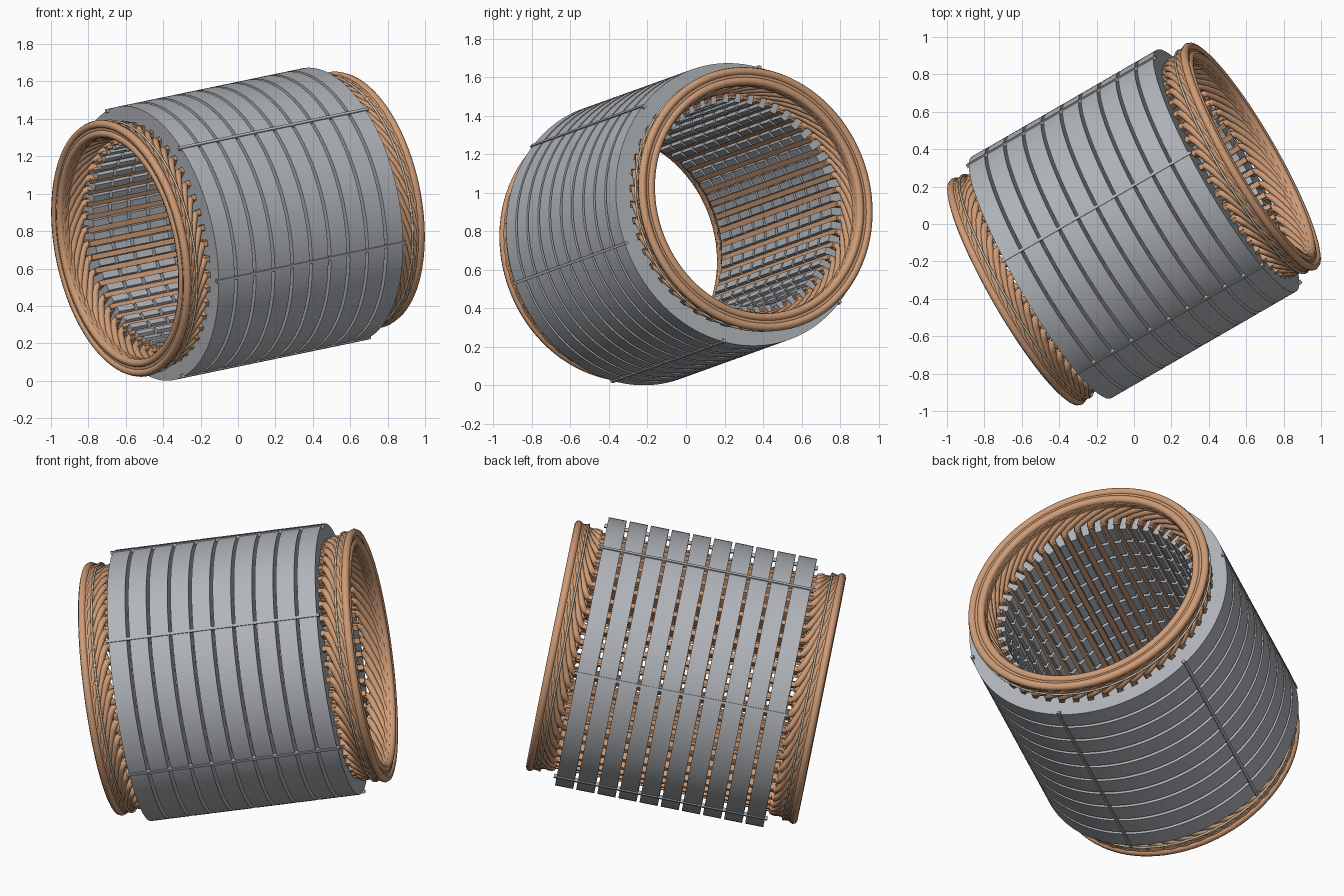
import bpy, bmesh
from math import sin, cos, pi, radians
from mathutils import Matrix, Vector

if "Cube" in bpy.data.objects:
    bpy.data.objects.remove(bpy.data.objects["Cube"], do_unlink=True)

SLOTS, PACKS = 48, 10
STEP = 2 * pi / SLOTS
R_OUT, R_SLOT, R_BORE = 0.746, 0.662, 0.54
SLOT_W = 0.034
PACK, GAP = 0.1, 0.0175
HALF = (PACKS * PACK + (PACKS - 1) * GAP) / 2

# Frame of the tilted machine: local z runs along the shaft axis
yaw, pitch = radians(30), radians(10.2)
axis = Vector((cos(yaw) * cos(pitch), sin(yaw) * cos(pitch), sin(pitch)))
side = Vector((-sin(yaw), cos(yaw), 0))
FRAME = Matrix.Translation((0, 0, 0.837)) @ Matrix((side, axis.cross(side), axis)).transposed().to_4x4()


def material(name, color):
    m = bpy.data.materials.new(name)
    m.use_nodes = True
    m.diffuse_color = (*color, 1)
    m.node_tree.nodes["Principled BSDF"].inputs["Base Color"].default_value = (*color, 1)
    return m


steel = material("steel grey", (0.44, 0.46, 0.49))
copper = material("copper", (0.62, 0.33, 0.18))
cord = material("lacing cord", (0.58, 0.54, 0.42))


def place(name, data, mat):
    ob = bpy.data.objects.new(name, data)
    bpy.context.collection.objects.link(ob)
    data.materials.append(mat)
    ob.matrix_world = FRAME
    return ob


def polar(r, t, z=0.0):
    return Vector((r * cos(t), r * sin(t), z))


def from_bmesh(name, bm, mat):
    bmesh.ops.recalc_face_normals(bm, faces=bm.faces)
    me = bpy.data.meshes.new(name)
    bm.to_mesh(me)
    bm.free()
    return place(name, me, mat)


def smooth(ob):
    bpy.ops.object.select_all(action="DESELECT")
    ob.select_set(True)
    bpy.context.view_layer.objects.active = ob
    bpy.ops.object.shade_smooth_by_angle(angle=radians(40))


def radial_box(bm, r0, r1, width, length, t):
    m = (Matrix.Rotation(t, 4, "Z") @ Matrix.Translation(((r0 + r1) / 2, 0, 0))
         @ Matrix.Diagonal((r1 - r0, width, length, 1)))
    bmesh.ops.create_cube(bm, size=1, matrix=m)


def tubes(name, paths, radius, mat, cyclic=False):
    cu = bpy.data.curves.new(name, "CURVE")
    cu.dimensions = "3D"
    cu.bevel_depth = radius
    cu.bevel_resolution = 2
    cu.use_fill_caps = True
    for path in paths:
        sp = cu.splines.new("POLY")
        sp.points.add(len(path) - 1)
        for p, co in zip(sp.points, path):
            p.co = (*co, 1)
        sp.use_cyclic_u = cyclic
        sp.use_smooth = True
    return place(name, cu, mat)


def circle(r, z, n=96):
    return [polar(r, 2 * pi * i / n, z) for i in range(n)]


# Laminated core: one slotted pack, repeated with air ducts between
bm = bmesh.new()


def cell(*pts):
    bm.faces.new([bm.verts.new(p) for p in pts])


for i in range(SLOTS):
    c = i * STEP

    def column(r):
        h = SLOT_W / 2 / r
        return [polar(r, c + a, -HALF) for a in (-h, h, STEP / 2, STEP - h)]

    bore, root, rim = column(R_BORE), column(R_SLOT), column(R_OUT)
    for k in range(3):
        cell(root[k], rim[k], rim[k + 1], root[k + 1])
        if k:
            cell(bore[k], root[k], root[k + 1], bore[k + 1])
    # yoke wedge closing the sector where slot edges differ by radius
    h0, h1 = SLOT_W / 2 / R_SLOT, SLOT_W / 2 / R_OUT
bmesh.ops.remove_doubles(bm, verts=bm.verts, dist=0.0002)
ext = bmesh.ops.extrude_face_region(bm, geom=bm.faces[:])
bmesh.ops.translate(bm, vec=(0, 0, PACK),
                    verts=[g for g in ext["geom"] if isinstance(g, bmesh.types.BMVert)])
core = from_bmesh("core_packs", bm, steel)
smooth(core)
arr = core.modifiers.new("packs", "ARRAY")
arr.count = PACKS
arr.use_relative_offset = False
arr.use_constant_offset = True
arr.constant_offset_displace = (0, 0, PACK + GAP)

# Tie bars along the outside of the core
bm = bmesh.new()
for k in range(6):
    radial_box(bm, 0.733, 0.752, 0.016, 2 * HALF + 0.03, radians(16 + 60 * k))
from_bmesh("tie_bars", bm, steel)

# Two layers of conductors in every slot
bm = bmesh.new()
for i in range(SLOTS):
    for r0, r1 in ((0.556, 0.602), (0.61, 0.656)):
        radial_box(bm, r0, r1, 0.028, 2 * HALF + 0.05, i * STEP)
from_bmesh("slot_conductors", bm, copper)

# End windings: both layers bend opposite ways into a lattice and meet a rim
# each layer: start, knuckle, middle and end radius, direction of twist
layers = {"outer": (0.635, 0.655, 0.652, 0.668, 1),
          "inner": (0.582, 0.594, 0.606, 0.622, -1)}
for end, s in (("drive", 1), ("rear", -1)):
    for layer, (ra, rb, rc, rd, twist) in layers.items():
        paths = []
        for i in range(SLOTS):
            t, d = i * STEP, twist * STEP
            stations = [(ra, 0, 0.56), (ra, 0, 0.597), (rb, 0.1, 0.613), (rb, 0.5, 0.63),
                        (rc, 1.5, 0.66), (rd, 2.6, 0.69), (rd, 4, 0.712), (rd, 5.5, 0.724)]
            paths.append([polar(r, t + n * d, s * z) for r, n, z in stations])
        tubes(f"{end}_{layer}_end_winding", paths, 0.019, copper)
    rims = [circle(0.675, s * 0.732), circle(0.624, s * 0.732), circle(0.65, s * 0.722)]
    tubes(f"{end}_winding_rim", rims, 0.0225, copper, True)
    tubes(f"{end}_lacing_cord", [circle(0.684, s * 0.677)], 0.006, cord, True)
